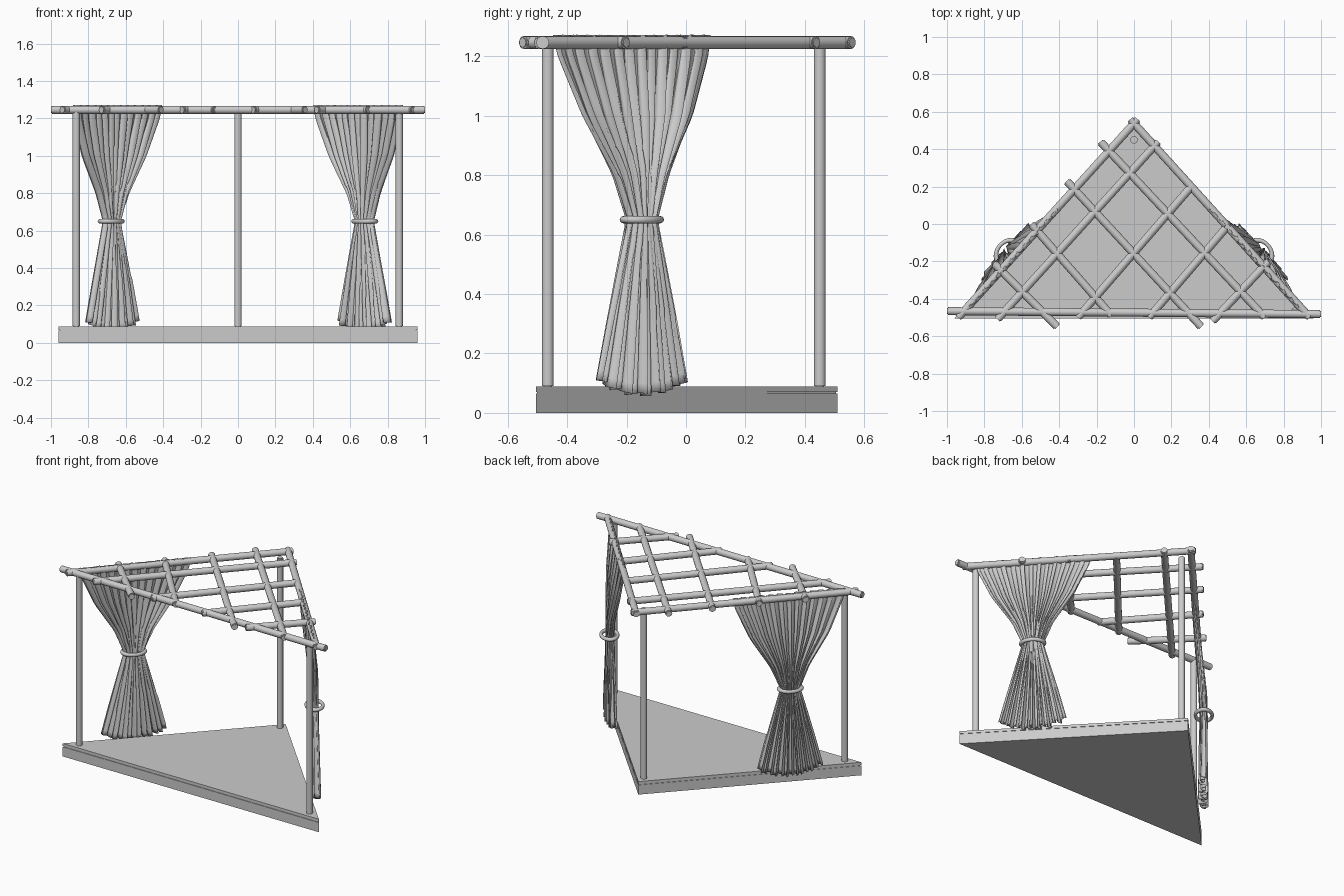
import bpy, bmesh, math
from mathutils import Vector

if "Cube" in bpy.data.objects:
    bpy.data.objects.remove(bpy.data.objects["Cube"])

grey = bpy.data.materials.new("plain_grey")
grey.use_nodes = True
grey.diffuse_color = (0.6, 0.6, 0.6, 1)
grey.node_tree.nodes["Principled BSDF"].inputs["Base Color"].default_value = (0.6, 0.6, 0.6, 1)


def finish(name, bm, smooth=True):
    bmesh.ops.recalc_face_normals(bm, faces=bm.faces)
    mesh = bpy.data.meshes.new(name)
    bm.to_mesh(mesh)
    bm.free()
    mesh.materials.append(grey)
    obj = bpy.data.objects.new(name, mesh)
    bpy.context.collection.objects.link(obj)
    if smooth:
        shade(obj)
    return obj


def shade(obj):
    bpy.ops.object.select_all(action='DESELECT')
    obj.select_set(True)
    bpy.context.view_layer.objects.active = obj
    bpy.ops.object.shade_smooth_by_angle(angle=math.radians(40))


def pole(name, a, b, radius):
    """Round pole between two points with softened ends."""
    a, b = Vector(a), Vector(b)
    bm = bmesh.new()
    bmesh.ops.create_cone(bm, cap_ends=True, segments=16, radius1=radius,
                          radius2=radius, depth=(b - a).length)
    rims = [e for e in bm.edges if any(len(f.verts) > 4 for f in e.link_faces)]
    bmesh.ops.bevel(bm, geom=rims, offset=0.005, segments=2, affect='EDGES')
    obj = finish(name, bm)
    obj.location = (a + b) / 2
    obj.rotation_euler = (b - a).to_track_quat('Z', 'Y').to_euler()
    return obj


def triangle_slab(name, z0, z1, inset=0.0):
    bm = bmesh.new()
    corners = [(-0.96 + inset * 2, -0.505 + inset), (0.96 - inset * 2, -0.505 + inset),
               (0, 0.51 - inset * 1.4)]
    face = bm.faces.new([bm.verts.new((x, y, z0)) for x, y in corners])
    top = bmesh.ops.extrude_face_region(bm, geom=[face])
    verts = [g for g in top["geom"] if isinstance(g, bmesh.types.BMVert)]
    bmesh.ops.translate(bm, verts=verts, vec=(0, 0, z1 - z0))
    finish(name, bm, smooth=False)


# Platform: lower body, shadow groove and deck
triangle_slab("platform_body", 0, 0.065)
triangle_slab("platform_groove", 0.065, 0.07, 0.004)
triangle_slab("platform_deck", 0.07, 0.088)

# Posts
for name, x, y in (("right_post", -0.865, -0.465), ("left_post", 0.862, -0.465),
                   ("back_post", 0, 0.45)):
    pole(name, (x, y, 0.085), (x, y, 1.24), 0.02)

# Roof frame and crossing lattice poles
ROOF = 1.246
beams = {
    "front_beam": (-1, -0.466, 1, -0.482),
    "right_edge_beam": (-0.94, -0.5, 0.02, 0.56),
    "left_edge_beam": (0.94, -0.5, -0.02, 0.56),
    "lattice_a1": (-0.18, 0.44, 0.7, -0.5),
    "lattice_a2": (-0.36, 0.23, 0.36, -0.55),
    "lattice_a3": (-0.55, 0.0, -0.12, -0.49),
    "lattice_a4": (-0.75, -0.21, -0.41, -0.55),
    "lattice_b1": (0.13, 0.44, -0.73, -0.51),
    "lattice_b2": (0.315, 0.21, -0.3, -0.5),
    "lattice_b3": (0.51, 0.0, 0.08, -0.5),
    "lattice_b4": (0.72, -0.2, 0.42, -0.52),
}
for name, (x0, y0, x1, y1) in beams.items():
    pole(name, (x0, y0, ROOF), (x1, y1, ROOF), 0.0215)

# Curtains: height, half width, outward offset, fold depth
PROFILE = [(0.05, 0.22, 0.045, 0.03), (0.3, 0.155, 0.045, 0.028),
           (0.5, 0.1, 0.045, 0.026), (0.65, 0.058, 0.045, 0.025),
           (0.8, 0.12, 0.04, 0.026), (1.0, 0.25, 0.025, 0.022),
           (1.2, 0.34, 0.005, 0.014), (1.272, 0.355, 0.0, 0.01)]
ALONG = Vector((0.667, -0.745, 0))
OUT = Vector((0.745, 0.667, 0))
CENTRE = Vector((0.643, -0.18, 0))


def profile_at(z):
    for lo, hi in zip(PROFILE, PROFILE[1:]):
        if z <= hi[0]:
            t = (z - lo[0]) / (hi[0] - lo[0])
            return [p + (q - p) * t for p, q in zip(lo[1:], hi[1:])]
    return PROFILE[-1][1:]


def curtain(name, side):
    cols, rows = 200, 36
    bm = bmesh.new()
    grid = []
    for r in range(rows + 1):
        line = []
        for c in range(cols + 1):
            u = 2 * c / cols - 1
            hem = 0.062 + 0.055 * u * u + 0.006 * math.sin(u * 17)
            z = hem + (1.272 - hem) * r / rows
            half, off, depth = profile_at(z)
            phase = u * 13 * math.pi + 0.8 * math.sin(5 * u + side) + 0.3 * math.sin(4 * z)
            fold = 0.75 * math.sin(phase) + 0.3 * math.sin(u * 19 + 2 * z + side)
            # gathered folds round off towards the curtain's side edges
            fold *= 1 - 0.35 * u * u
            sway = u * half + 0.006 * math.cos(phase * 2)
            p = CENTRE + ALONG * sway + OUT * (off + depth * fold)
            line.append(bm.verts.new((side * p.x, p.y, z)))
        grid.append(line)
    for a, b in zip(grid, grid[1:]):
        for c in range(cols):
            bm.faces.new((a[c], a[c + 1], b[c + 1], b[c]))
    obj = finish(name, bm)
    thick = obj.modifiers.new("cloth_thickness", 'SOLIDIFY')
    thick.thickness = 0.003


def tie_ring(name, side):
    p = CENTRE + OUT * 0.047
    bpy.ops.mesh.primitive_torus_add(
        major_segments=40, minor_segments=12, major_radius=0.06, minor_radius=0.0125,
        location=(side * p.x, p.y, 0.65),
        rotation=(0, 0, side * math.atan2(ALONG.y, ALONG.x)))
    ring = bpy.context.object
    ring.name = name
    ring.scale = (1.15, 0.85, 1)
    ring.data.materials.append(grey)
    shade(ring)


for label, side in (("left", 1), ("right", -1)):
    curtain(label + "_curtain", side)
    tie_ring(label + "_tie_ring", side)
